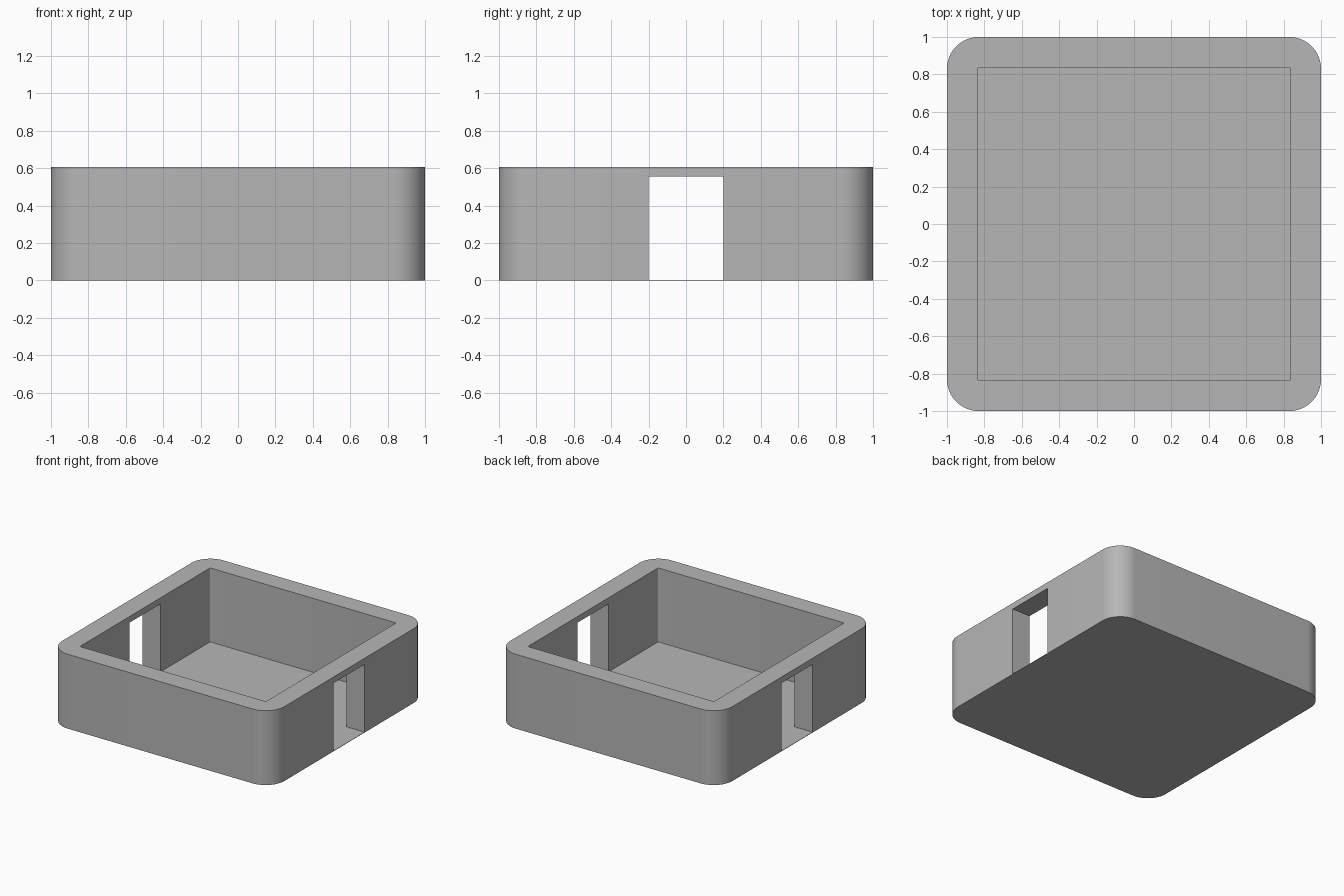
import bpy
import bmesh
from math import cos, sin, pi, radians

if "Cube" in bpy.data.objects:
    bpy.data.objects.remove(bpy.data.objects["Cube"])

HEIGHT = 0.605
FLOOR = 0.003

grey = bpy.data.materials.new("plain grey")
grey.use_nodes = True
colour = (0.47, 0.47, 0.47, 1)
grey.diffuse_color = colour
grey.node_tree.nodes["Principled BSDF"].inputs["Base Color"].default_value = colour


def rounded_block(name, half_x, half_y, radius, z0, z1, steps):
    """Upright block with rounded vertical edges."""
    bm = bmesh.new()
    ring = []
    for quarter, (sx, sy) in enumerate([(1, 1), (-1, 1), (-1, -1), (1, -1)]):
        for i in range(steps + 1):
            a = (quarter + i / steps) * pi / 2
            ring.append(bm.verts.new((sx * (half_x - radius) + radius * cos(a),
                                      sy * (half_y - radius) + radius * sin(a), z0)))
    base = bm.faces.new(ring)
    top = bmesh.ops.extrude_face_region(bm, geom=[base])["geom"]
    bmesh.ops.translate(bm, vec=(0, 0, z1 - z0),
                        verts=[v for v in top if isinstance(v, bmesh.types.BMVert)])
    bmesh.ops.recalc_face_normals(bm, faces=bm.faces)
    mesh = bpy.data.meshes.new(name)
    bm.to_mesh(mesh)
    bm.free()
    mesh.materials.append(grey)
    obj = bpy.data.objects.new(name, mesh)
    bpy.context.collection.objects.link(obj)
    return obj


def cut(target, cutter):
    """Subtract the cutter for good and discard it."""
    bpy.context.view_layer.objects.active = target
    mod = target.modifiers.new("cut", "BOOLEAN")
    mod.operation = "DIFFERENCE"
    mod.solver = "EXACT"
    mod.object = cutter
    bpy.ops.object.modifier_apply(modifier=mod.name)
    bpy.data.objects.remove(cutter)


# Rounded square tray, hollowed down to a thin floor
tray = rounded_block("tray", 1, 1, 0.17, 0, HEIGHT, 16)
cut(tray, rounded_block("cavity_cutter", 0.837, 0.837, 0.01, FLOOR, 1, 4))

# Doorway through both side walls, leaving a lintel above
cut(tray, rounded_block("doorway_cutter", 1.2, 0.2, 0.0005, FLOOR, 0.555, 1))

bpy.ops.object.select_all(action="DESELECT")
tray.select_set(True)
bpy.context.view_layer.objects.active = tray
bpy.ops.object.shade_smooth_by_angle(angle=radians(30))
